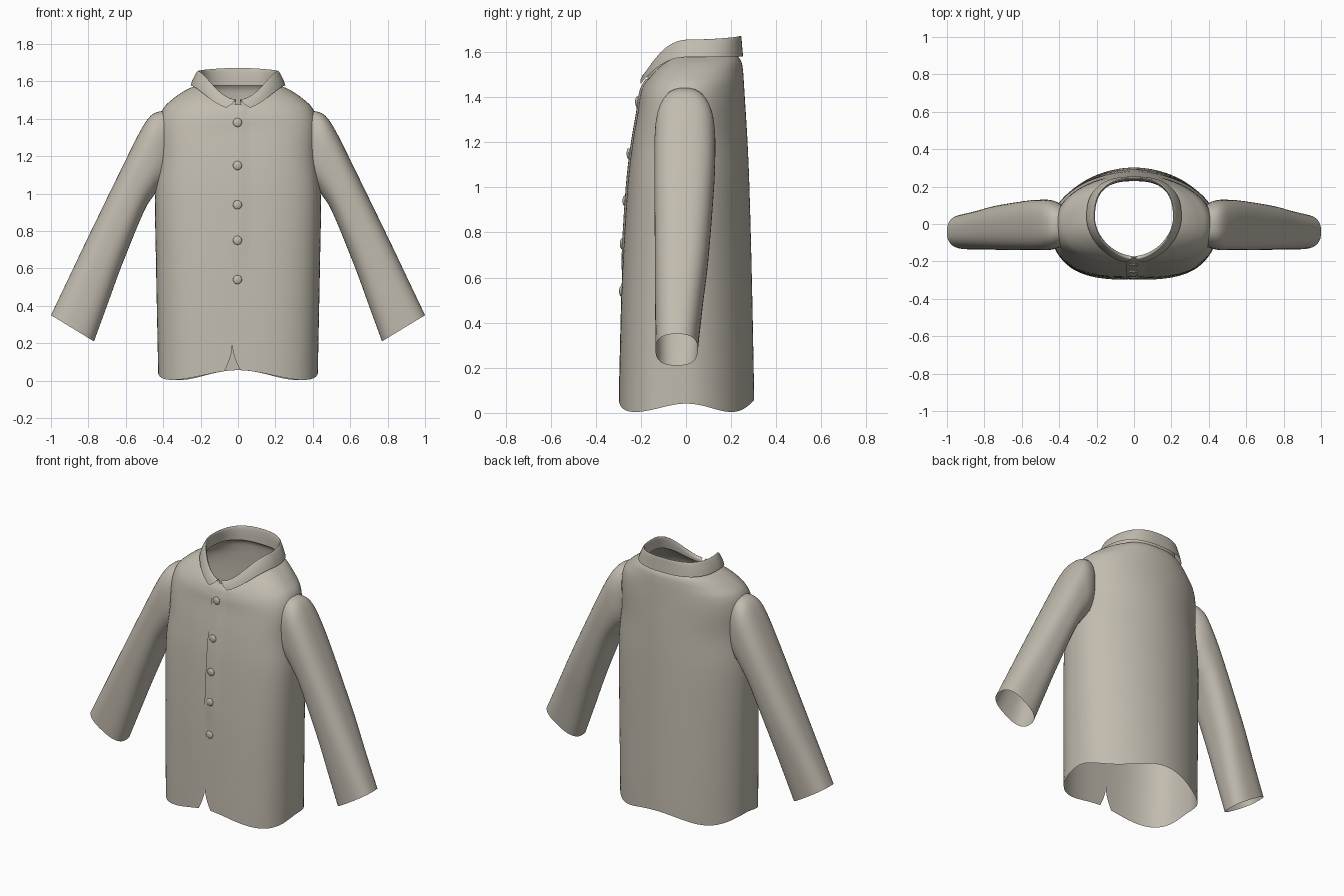
import bpy, bmesh, math

if "Cube" in bpy.data.objects:
    bpy.data.objects.remove(bpy.data.objects["Cube"])

cloth = bpy.data.materials.new("warm_grey_cloth")
cloth.diffuse_color = (0.535, 0.497, 0.425, 1)
cloth.use_nodes = True
cloth.node_tree.nodes["Principled BSDF"].inputs["Base Color"].default_value = cloth.diffuse_color


def make_object(name, bm, angle=50):
    me = bpy.data.meshes.new(name)
    bm.to_mesh(me)
    bm.free()
    ob = bpy.data.objects.new(name, me)
    bpy.context.collection.objects.link(ob)
    me.materials.append(cloth)
    bpy.ops.object.select_all(action='DESELECT')
    ob.select_set(True)
    bpy.context.view_layer.objects.active = ob
    bpy.ops.object.shade_smooth_by_angle(angle=math.radians(angle))
    return ob


def refine(keys, steps):
    """Catmull-Rom interpolation of tuples."""
    out = []
    for i in range(len(keys) - 1):
        p0, p1 = keys[max(i - 1, 0)], keys[i]
        p2, p3 = keys[i + 1], keys[min(i + 2, len(keys) - 1)]
        for k in range(steps):
            t = k / steps
            out.append(tuple(
                b + 0.5 * t * (c - a + t * (2*a - 5*b + 4*c - d + t * (3*(b - c) + d - a)))
                for a, b, c, d in zip(p0, p1, p2, p3)))
    out.append(keys[-1])
    return out


def grid(rows, closed=False):
    bm = bmesh.new()
    vs = [[bm.verts.new(p) for p in row] for row in rows]
    n = len(rows[0])
    for a, b in zip(vs, vs[1:]):
        for j in range(n if closed else n - 1):
            k = (j + 1) % n
            bm.faces.new((a[j], a[k], b[k], b[j]))
    return bm


def clamp(v):
    return max(0, min(1, v))


def oval(t, hw, yf, yc, yb, nf, nb):
    """Point on a squarish oval, with separate front and back halves."""
    c, s = math.cos(t), math.sin(t)
    n = nf if s < 0 else nb
    r = (abs(c) ** n + abs(s) ** n) ** (-1 / n)
    return hw * c * r, yc + (yb - yc if s > 0 else yc - yf) * s * r


def height(t, side, front, back):
    s = math.sin(t)
    return side + ((front - side) * (-s) ** 2.6 if s < 0 else (back - side) * s ** 2)


# Body: half width, front y, mid y, back y, front and back roundness, side z, front z, back z
body_keys = [
    (.427, -.298, 0, .302, 2.9, 1.9, .04, .04, .04),
    (.430, -.295, 0, .300, 2.9, 1.9, .20, .20, .20),
    (.438, -.284, 0, .292, 2.9, 1.9, .60, .60, .60),
    (.443, -.262, 0, .282, 2.9, 1.9, .98, .98, .98),
    (.423, -.240, 0, .273, 2.9, 1.9, 1.20, 1.18, 1.20),
    (.422, -.215, 0, .262, 2.8, 2.0, 1.36, 1.33, 1.38),
    (.402, -.208, .01, .257, 2.6, 2.0, 1.450, 1.385, 1.46),
    (.350, -.202, .01, .253, 2.4, 2.1, 1.505, 1.415, 1.515),
    (.285, -.193, .02, .246, 2.1, 2.3, 1.550, 1.445, 1.555),
    (.216, -.174, .03, .230, 1.8, 2.6, 1.582, 1.477, 1.582)]
N = 120
rows = []
for hw, yf, yc, yb, nf, nb, zs, zf, zb in refine(body_keys, 6):
    # front edges: overlapped above, joined in the middle, parting at the hem
    over = clamp((zs - .60) / .10)
    part = .042 * clamp((.18 - zs) / .14) ** 1.6
    x0 = -.03 - .010 * over + part
    x1 = -.03 + .045 * over - part
    t0 = -math.pi / 2 + x0 / hw
    t1 = 1.5 * math.pi + x1 / hw
    row = []
    for j in range(N + 1):
        u = j / N
        t = t0 + u * (t1 - t0)
        x, y = oval(t, hw, yf, yc, yb, nf, nb)
        if x < .05 and u < .2:
            y -= .007 * over * min(1, (.05 - x) / .03)
        z = height(t, zs, zf, zb)
        w = max(0, 1 - (zs - .04) / .16)
        z += w * (.024 * math.cos(4 * t) - .008 - .015 * math.cos(t) ** 4)
        row.append((x, y, z))
    rows.append(row)
bm = grid(rows)
bmesh.ops.remove_doubles(bm, verts=bm.verts, dist=.0003)
# armholes
gone = [f for f in bm.faces if abs(f.calc_center_median().x) > .36
        and 1.08 < f.calc_center_median().z < 1.37
        and -.105 < f.calc_center_median().y < .09]
bmesh.ops.delete(bm, geom=gone, context='FACES')
make_object("shirt_body", bm)

# Sleeves: top x, top z, bottom x, bottom z, front y, back y
sleeve_keys = [
    (.370, 1.435, .395, 1.05, -.118, .100),
    (.415, 1.440, .410, 1.035, -.130, .118),
    (.468, 1.415, .428, 1.020, -.138, .128),
    (.525, 1.330, .450, .990, -.140, .130),
    (.620, 1.140, .505, .900, -.140, .125),
    (.800, .770, .620, .620, -.138, .100),
    (.900, .560, .695, .415, -.137, .075),
    (1.00, .350, .770, .210, -.135, .052)]
for side, name in ((1, "left_sleeve"), (-1, "right_sleeve")):
    rows = []
    for tx, tz, bx, bz, yf, yb in refine(sleeve_keys, 5):
        row = []
        for j in range(48):
            a, y = oval(2 * math.pi * j / 48, 1, yf, (yf + yb) / 2, yb, 2.6, 2.6)
            k = (a + 1) / 2
            row.append((side * (bx + (tx - bx) * k), y, bz + (tz - bz) * k))
        rows.append(row[::-side])
    make_object(name, grid(rows, True))

# Collar: stand, rolled top and turned-down fall, last number is the front gap
collar_keys = [
    (.214, -.173, .03, .229, 1.578, 1.473, 1.578, .012),
    (.209, -.172, .03, .232, 1.630, 1.490, 1.630, .010),
    (.210, -.180, .03, .238, 1.652, 1.500, 1.666, .010),
    (.219, -.190, .03, .245, 1.652, 1.500, 1.668, .014),
    (.240, -.205, .03, .249, 1.615, 1.475, 1.625, .035),
    (.254, -.214, .03, .253, 1.578, 1.448, 1.580, .065)]
rows = []
for hw, yf, yc, yb, zs, zf, zb, gap in refine(collar_keys, 4):
    g = gap / hw
    row = []
    for j in range(81):
        t = -math.pi / 2 + g + j / 80 * 2 * (math.pi - g)
        x, y = oval(t, hw, yf, yc, yb, 1.8, 2.6)
        row.append((x, y, height(t, zs, zf, zb)))
    rows.append(row)
make_object("collar", grid(rows))

# Buttons down the front
for i, (z, y) in enumerate(((1.38, -.216), (1.15, -.254), (.94, -.272), (.75, -.284), (.54, -.287))):
    bm = bmesh.new()
    bmesh.ops.create_uvsphere(bm, u_segments=16, v_segments=10, radius=.024)
    for v in bm.verts:
        v.co.y *= .4
        v.co.x -= .003
        v.co.y += y
        v.co.z += z
    make_object("button_%d" % (i + 1), bm)
